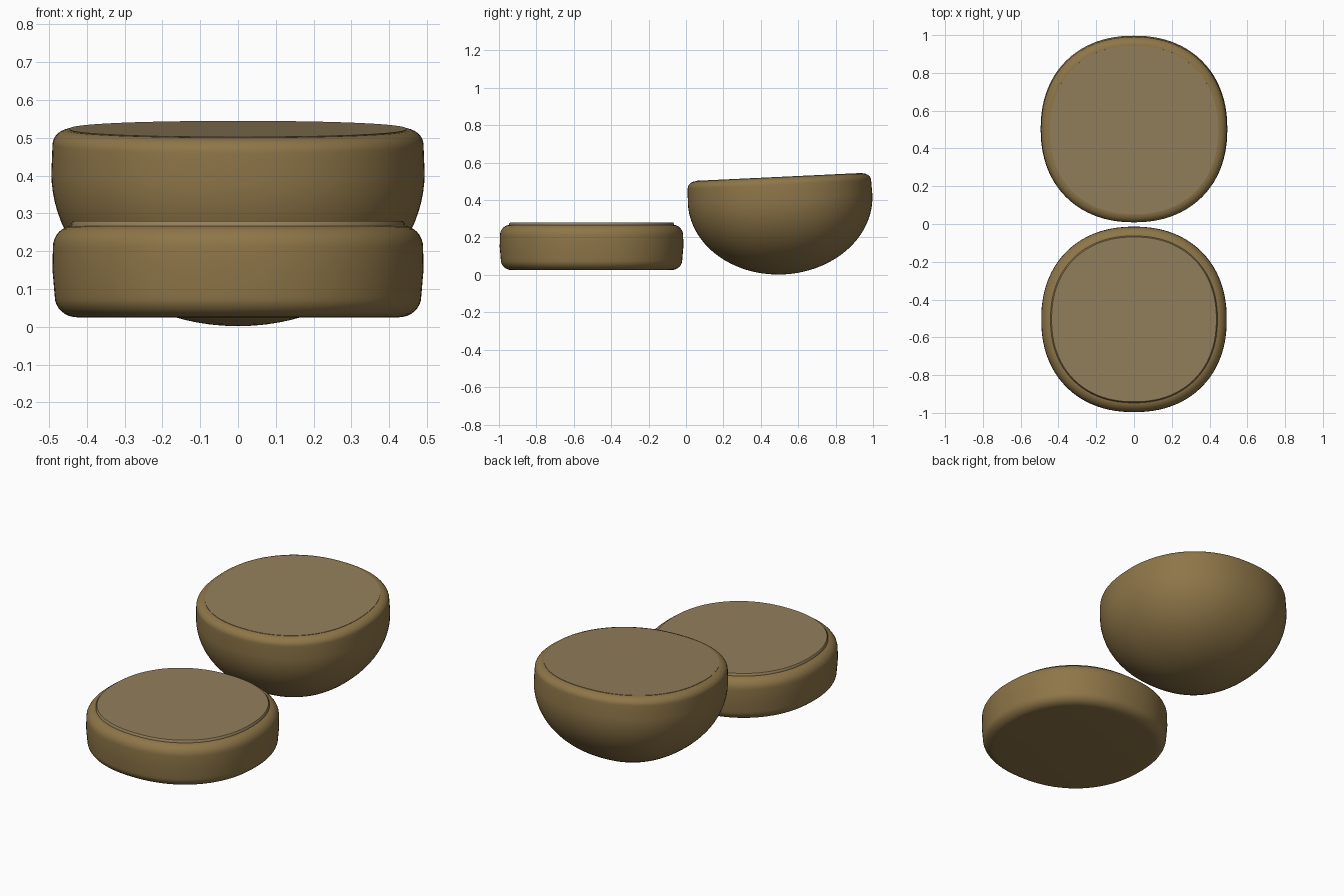
import bpy, bmesh, math
from mathutils import Matrix

if "Cube" in bpy.data.objects:
    bpy.data.objects.remove(bpy.data.objects["Cube"])

SEG = 96


def material(name, color):
    m = bpy.data.materials.new(name)
    m.diffuse_color = color
    m.use_nodes = True
    m.node_tree.nodes["Principled BSDF"].inputs["Base Color"].default_value = m.diffuse_color
    return m


crust = material("crust", (0.27, 0.18, 0.065, 1))
crumb = material("crumb", (0.29, 0.21, 0.105, 1))


def ring(bm, r, z, power=2.2):
    # slightly squared circle
    verts = []
    for i in range(SEG):
        a = 2 * math.pi * i / SEG
        c, s = math.cos(a), math.sin(a)
        k = r / (abs(c) ** power + abs(s) ** power) ** (1 / power)
        verts.append(bm.verts.new((k * c, k * s, z)))
    return verts


def loft(name, profile, mat, location, tilt=0, angle=50):
    bm = bmesh.new()
    rings = [ring(bm, r, z) for r, z in profile]
    for a, b in zip(rings, rings[1:]):
        for i in range(SEG):
            j = (i + 1) % SEG
            bm.faces.new((a[i], a[j], b[j], b[i]))
    bm.faces.new(rings[0][::-1])
    bm.faces.new(rings[-1])
    bm.transform(Matrix.Rotation(tilt, 4, 'X'))
    me = bpy.data.meshes.new(name)
    bm.to_mesh(me)
    bm.free()
    me.materials.append(mat)
    ob = bpy.data.objects.new(name, me)
    ob.location = location
    bpy.context.collection.objects.link(ob)
    bpy.ops.object.select_all(action='DESELECT')
    ob.select_set(True)
    bpy.context.view_layer.objects.active = ob
    bpy.ops.object.shade_smooth_by_angle(angle=math.radians(angle))
    return ob


def arc(r, z, rad, height, a0, a1, n=8):
    return [(r + rad * math.cos(math.radians(a0 + (a1 - a0) * i / n)),
             z + height * math.sin(math.radians(a0 + (a1 - a0) * i / n))) for i in range(n + 1)]


# Bottom bun: flat slab with rounded edges
slab = arc(0.425, 0.08, 0.06, 0.055, -90, 0) + [(0.491, 0.15)] + arc(0.435, 0.21, 0.055, 0.058, 0, 90)
loft("bottom_bun", slab, crust, (0, -0.505, 0))
loft("bottom_bun_cut_face", [(0.442, 0.255), (0.442, 0.272), (0.436, 0.28)], crumb, (0, -0.505, 0))

# Top bun: upturned dome, tilted slightly
tilt = math.radians(2.7)
dome = arc(0, 0, 0.494, 0.405, -88, 0, 24) + [(0.492, 0.05)] + arc(0.445, 0.075, 0.046, 0.04, 0, 90)
loft("top_bun", dome, crust, (0, 0.503, 0.407), tilt)
loft("top_bun_cut_face", [(0.446, 0.095), (0.446, 0.117)], crumb, (0, 0.503, 0.407), tilt)
